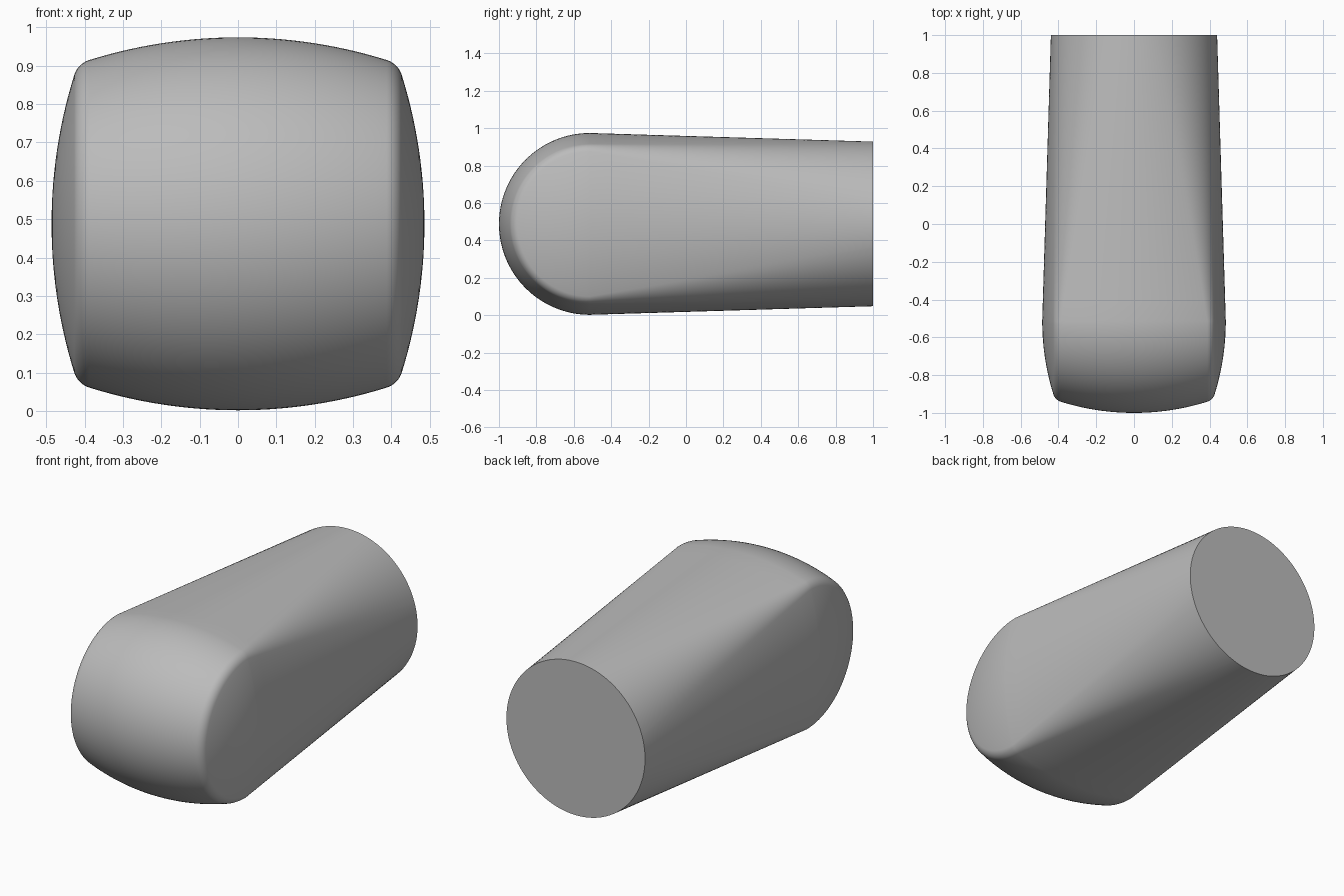
import bpy, bmesh
from math import sin, cos, acos, pi, sqrt, radians
from mathutils import Vector

cube = bpy.data.objects.get("Cube")
if cube:
    bpy.data.objects.remove(cube)

HALF = 0.486            # half width of the rounded head
AXIS_Y, AXIS_Z = -0.514, 0.488
CROWN, FILLET = 1.3, 0.06   # radii of the crowned sides and of the corners
BACK_Y, BACK_R = 1.0, 0.44  # round flat end
ARC, CORNER, TURN, LOFT = 14, 14, 64, 16

mat = bpy.data.materials.new("plain grey")
mat.use_nodes = True
grey = (0.5, 0.5, 0.5, 1)
mat.diffuse_color = grey
mat.node_tree.nodes["Principled BSDF"].inputs["Base Color"].default_value = grey

# Quarter section: crowned side, rounded corner, crowned side, as (x, radius, normal angle)
tangent = acos((CROWN - HALF) / (CROWN - FILLET) / sqrt(2)) - pi / 4
centre = (CROWN - FILLET) * sin(tangent)
quarter = []
for i in range(ARC):
    a = tangent * i / ARC
    quarter.append((CROWN * sin(a), HALF - CROWN + CROWN * cos(a), a))
for i in range(CORNER + 1):
    a = tangent + (pi / 2 - 2 * tangent) * i / CORNER
    quarter.append((centre + FILLET * sin(a), centre + FILLET * cos(a), a))
quarter += [(r, x, pi / 2 - a) for x, r, a in reversed(quarter[:ARC])]
section = [(-x, r, -a) for x, r, a in reversed(quarter[1:])] + quarter


def column(x, r, a):
    """Line from the round end along the top, around the nose and back below."""
    def side(s):
        head = Vector((x, AXIS_Y, AXIS_Z + s * r))
        end = Vector((BACK_R * sin(a), BACK_Y, AXIS_Z + s * BACK_R * cos(a)))
        return [end.lerp(head, i / LOFT) for i in range(LOFT)]
    nose = [Vector((x, AXIS_Y - r * sin(pi * j / TURN), AXIS_Z + r * cos(pi * j / TURN)))
            for j in range(TURN + 1)]
    return side(1) + nose + side(-1)[::-1]


# Skin of the body
bm = bmesh.new()
cols = [[bm.verts.new(p) for p in column(*s)] for s in section]
for c, d in zip(cols, cols[1:]):
    for k in range(len(c) - 1):
        bm.faces.new((c[k], c[k + 1], d[k + 1], d[k]))
bmesh.ops.remove_doubles(bm, verts=bm.verts, dist=1e-5)

# Flat round end
rim = [e for e in bm.edges if e.is_boundary]
bmesh.ops.contextual_create(bm, geom=rim)
bmesh.ops.recalc_face_normals(bm, faces=bm.faces)

mesh = bpy.data.meshes.new("rounded_body")
bm.to_mesh(mesh)
bm.free()
mesh.materials.append(mat)
body = bpy.data.objects.new("rounded_body", mesh)
bpy.context.collection.objects.link(body)

# Smooth shading with a sharp rim
bpy.ops.object.select_all(action='DESELECT')
body.select_set(True)
bpy.context.view_layer.objects.active = body
bpy.ops.object.shade_smooth_by_angle(angle=radians(30))
